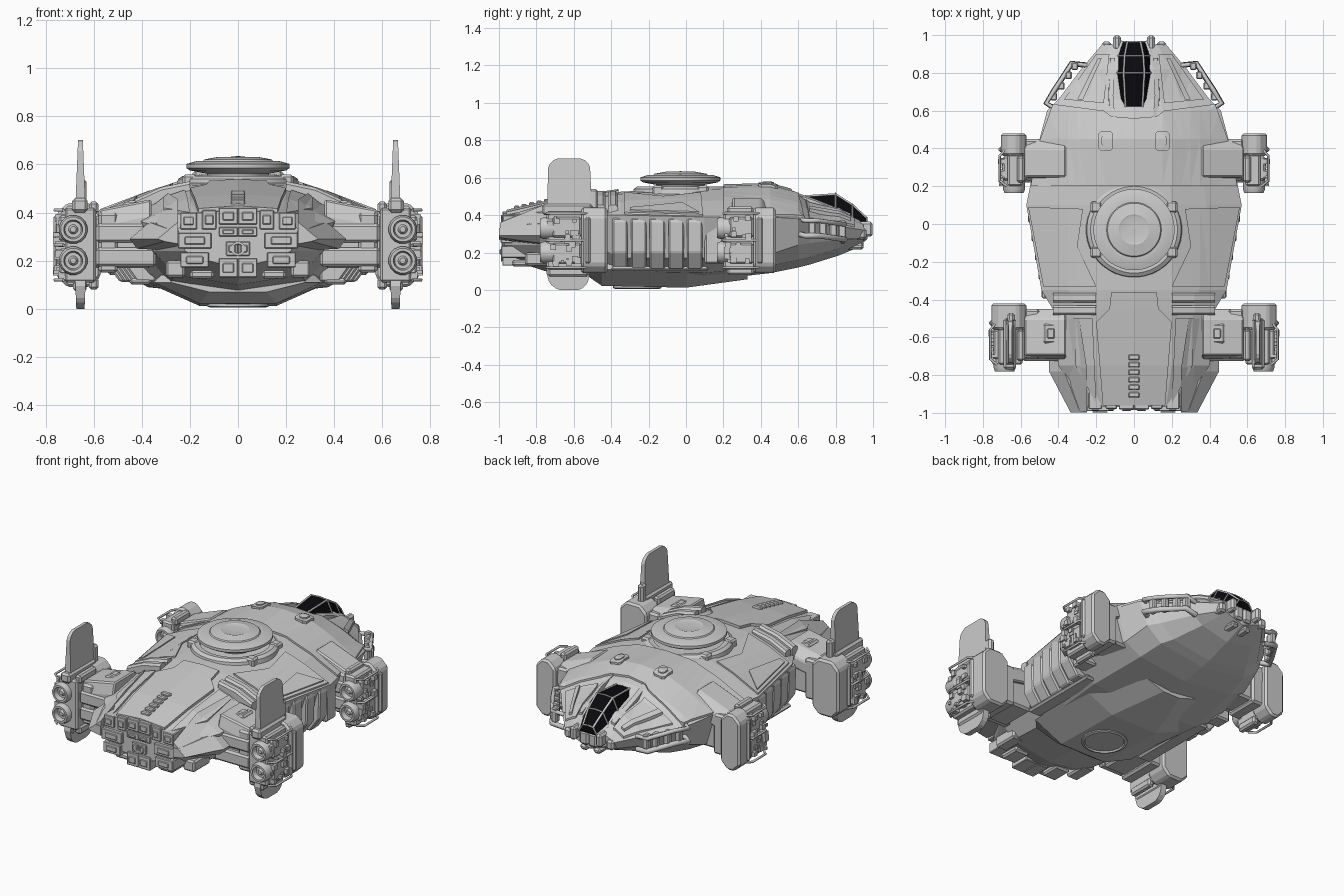
import bpy, bmesh, math, random
from mathutils import Vector
from mathutils.bvhtree import BVHTree

if "Cube" in bpy.data.objects:
    bpy.data.objects.remove(bpy.data.objects["Cube"])

random.seed(4)
black = bpy.data.materials.new("dark_glass")
black.diffuse_color = (0.003, 0.003, 0.004, 1)
black.use_nodes = True
black.node_tree.nodes["Principled BSDF"].inputs["Base Color"].default_value = black.diffuse_color


def finish(name, bm, mirror=False, bevel=0, mat=None, smooth=False):
    bmesh.ops.recalc_face_normals(bm, faces=bm.faces)
    me = bpy.data.meshes.new(name)
    bm.to_mesh(me)
    ob = bpy.data.objects.new(name, me)
    bpy.context.collection.objects.link(ob)
    if mat:
        me.materials.append(mat)
    if smooth:
        bpy.ops.object.select_all(action='DESELECT')
        ob.select_set(True)
        bpy.context.view_layer.objects.active = ob
        bpy.ops.object.shade_smooth_by_angle(angle=math.radians(30))
    if bevel:
        m = ob.modifiers.new("bevel", 'BEVEL')
        m.width, m.segments, m.limit_method = bevel, 1, 'ANGLE'
    if mirror:
        ob.modifiers.new("mirror", 'MIRROR')
    return ob


def loft(name, rings, **kw):
    bm = bmesh.new()
    vs = [[bm.verts.new(p) for p in r] for r in rings]
    n = len(vs[0])
    for a, b in zip(vs, vs[1:]):
        for i in range(n):
            bm.faces.new((a[i], a[(i + 1) % n], b[(i + 1) % n], b[i]))
    bm.faces.new(vs[0])
    bm.faces.new(vs[-1])
    return finish(name, bm, **kw)


def sym(y, pts):
    return [(x, y, z) for x, z in pts] + [(-x, y, z) for x, z in reversed(pts) if x > 0]


def prism_y(name, pts, lo, hi, **kw):
    return loft(name, [[(x, y, z) for x, z in pts] for y in (lo, hi)], **kw)


def rect(x0, x1, y0, y1):
    return [(x0, y0), (x1, y0), (x1, y1), (x0, y1)]


def chamfer(pts, c):
    out = []
    for i, p in enumerate(pts):
        p = Vector(p)
        for q in (Vector(pts[i - 1]), Vector(pts[(i + 1) % len(pts)])):
            out.append(tuple(p + (q - p).normalized() * c))
    return out


def boxes(name, items, **kw):
    bm = bmesh.new()
    for x0, x1, y0, y1, z0, z1 in items:
        for v in bmesh.ops.create_cube(bm, size=1)['verts']:
            v.co = ((x0 + x1) / 2 + v.co.x * (x1 - x0), (y0 + y1) / 2 + v.co.y * (y1 - y0),
                    (z0 + z1) / 2 + v.co.z * (z1 - z0))
    return finish(name, bm, **kw)


def lathe(name, prof, c, axis='z', n=40, **kw):
    ang = [2 * math.pi * (i + .5) / n for i in range(n)]
    rings = []
    for r, t in prof:
        uv = [(c[0] + r * math.cos(a), c[1] + r * math.sin(a)) for a in ang]
        rings.append([(u, v, t) if axis == 'z' else (u, t, v) for u, v in uv])
    return loft(name, rings, **kw)


def tube(name, pts, r):
    for s in (-1, 1):
        cu = bpy.data.curves.new(name, 'CURVE')
        cu.dimensions, cu.bevel_depth, cu.bevel_resolution = '3D', r, 1
        sp = cu.splines.new('POLY')
        sp.points.add(len(pts) - 1)
        for p, q in zip(sp.points, pts):
            p.co = (s * q[0], q[1], q[2], 1)
        bpy.context.collection.objects.link(bpy.data.objects.new(name, cu))


# Main hull: each station gives y, crown z, crown width, beam, shoulder z, side foot z, keel z
stations = [(-.97, .41, .17, .25, .33, .24, .17), (-.75, .46, .2, .4, .36, .24, .1), (-.45, .51, .2, .43, .4, .22, .07),
            (-.35, .525, .2, .49, .4, .17, .06), (.1, .55, .2, .57, .39, .17, .05), (.45, .56, .17, .5, .39, .19, .09),
            (.6, .52, .15, .46, .38, .24, .12), (.66, .475, .14, .4, .36, .25, .135), (.82, .45, .1, .28, .34, .27, .185),
            (.95, .365, .08, .17, .32, .275, .24)]


def hull_ring(y, zt, a, w, zs, zl, zb):
    return sym(y, [(0, zt), (a, zt - .012), ((a + w) / 2, zs + .54 * (zt - zs)), (w, zs),
                   (w * .88, zl), (w * .66, zb + .04), (0, zb)])


hull = loft("hull", [hull_ring(*s) for s in stations])
tmp = bmesh.new()
tmp.from_mesh(hull.data)
tree = BVHTree.FromBMesh(tmp)


def deck_z(x, y):
    hit = tree.ray_cast(Vector((x, y, 2)), Vector((0, 0, -1)))[0]
    return (hit or tree.find_nearest(Vector((x, y, .4)))[0]).z


def deck_plate(name, pts, thick):
    bm = bmesh.new()
    bm.faces.new([bm.verts.new((x, y, 0)) for x, y in pts])
    cuts = [((0, s[0], 0), (0, 1, 0)) for s in stations] + [((i * .05, 0, 0), (1, 0, 0)) for i in range(1, 12)]
    for co, no in cuts:
        bmesh.ops.bisect_plane(bm, geom=bm.verts[:] + bm.edges[:] + bm.faces[:], plane_co=co, plane_no=no)
    bmesh.ops.triangulate(bm, faces=bm.faces[:])
    for v in bm.verts:
        v.co.z = deck_z(v.co.x, v.co.y) - .01
    for v in bmesh.ops.extrude_face_region(bm, geom=bm.faces[:])['geom']:
        if isinstance(v, bmesh.types.BMVert):
            v.co.z += thick + .01
    finish(name, bm, mirror=True)


# Raised armour plates following the deck
deck_plate("front_deck", [(0, .56), (.12, .57), (.16, .6), (.43, .635), (.5, .44), (.548, .2), (0, .2)], .012)
deck_plate("side_deck", [(.27, .08), (.56, .09), (.48, -.33), (.2, -.33), (.3, -.12)], .01)
deck_plate("side_deck_inset", [(.42, -.02), (.54, .07), (.47, -.3), (.44, -.3)], .017)
deck_plate("tail_spine", [(0, -.36), (.12, -.36), (.13, -.45), (.2, -.52), (.165, -.96), (0, -.96)], .016)
deck_plate("tail_flank", [(.22, -.5), (.31, -.5), (.31, -.75), (.2, -.95)], .012)
deck_plate("nose_flank", [(.16, .64), (.37, .66), (.2, .9), (.13, .9)], .012)
deck_plate("nose_rib", [(.27, .66), (.3, .66), (.19, .88), (.17, .88)], .028)
for x, y in [(.15, .44), (.44, -.58)]:
    for name, k, t in [("hatch_frame", 1, .024), ("hatch_grille", .6, .03)]:
        if y > 0:
            deck_plate(name, chamfer(rect(x - .04 * k, x + .04 * k, y - .052 * k, y + .052 * k), .015), t)
        else:
            boxes(name, [(x - .04 * k, x + .04 * k, y - .052 * k, y + .052 * k, .4, .42 + t)], mirror=True, bevel=.01)
for i in range(6):
    y = -.705 - i * .04
    boxes("spine_vent", [(-.03, .03, y - .015, y + .015, deck_z(0, y), deck_z(0, y) + .026)], bevel=.006)

# Sensor dish on its ring base
centre = (0, -.03)
lathe("dish_base", [(.26, .48), (.25, .54), (.23, .553), (.2, .55), (.19, .5)], centre, smooth=True)
lathe("sensor_dish", [(.11, .5), (.13, .562), (.2, .575), (.215, .585), (.215, .602), (.17, .615), (.145, .615),
                      (.14, .621), (.08, .632), (.07, .628), (.001, .635)], centre, n=48, smooth=True)
boxes("dish_clamps", [(.17, .23, y - .03, y + .03, .5, .558) for y in (.09, -.15)], mirror=True, bevel=.01)

# Belly pan with round hatch
loft("belly_pan", [sym(y, [(0, zb), (c, zb), (e, .11), (e - .03, .14), (0, .14)]) for y, zb, c, e in
                   [(-.52, .07, .12, .28), (-.45, .022, .16, .35), (0, .012, .16, .38), (.33, .057, .06, .22)]])
lathe("belly_hatch", [(.13, .04), (.13, .01), (.115, .005), (.11, .014), (.001, .014)], (0, -.26), smooth=True)

# Ribbed cargo walls on both flanks
for i in range(5):
    y = -.40 + i * .1
    w = .552 + .178 * y
    prism_y("cargo_rib_panel", [(w - .14, .385), (w, .385), (w + .008, .36), (w + .003, .2), (w - .06, .112),
                                (w - .14, .112)], y + .006, y + .088, mirror=True, bevel=.008)
boxes("flank_sill", [(.36, .45, -.4, .12, .1, .125), (.44, .54, .1, .2, .14, .37)], mirror=True, bevel=.01)

# Tail: shoulder rolls, wedge wings, sloping side plates and stern machinery
for y in (-.39, -.457):
    loft("shoulder_roll", [[(x, yy, zz) for yy, zz in chamfer(rect(y - .026, y + .026, z - .08, z), .012)]
                           for x, z in [(.2, .53), (.32, .505), (.43, .455)]], mirror=True)
loft("tail_wedge", [[(.25, y, .24 + k), (b - .03, y, .25 + k), (b, y, .29), (b - .08 + k, y, .36 - k), (.25, y, .36 - k)]
                    for y, b, k in [(-.999, .335, .03), (-.78, .45, 0), (-.5, .45, 0)]], mirror=True)
loft("tail_side_plate", [[(x, y, z), (x + w, y, z - w * .8), (x + w, y, z - w * .8 - .03), (x, y, z - .03)]
                         for y, x, z, w in [(-.995, .25, .36, .06), (-.76, .25, .455, .1), (-.5, .29, .48, .08)]], mirror=True)
for x, z, w, h in [(.18, .283, .07, .033), (.18, .203, .06, .032), (.205, .365, .035, .035), (.12, .37, .03, .04),
                   (.04, .32, .04, .02), (.04, .385, .04, .035), (.04, .17, .04, .04), (.025, .25, .025, .03)]:
    y = -.97 - w * .3
    boxes("stern_block", [(x - w, x + w, y, -.85, z - h, z + h),
                          (x - w * .6, x + w * .6, y - .008, y, z - h * .5, z + h * .5)], mirror=True, bevel=.008)
lathe("stern_port", [(.03, -.9), (.03, -.985), (.02, -.985), (.015, -.97)], (0, .25), axis='y', n=16)
boxes("stern_skid", [(.1, .2, -.93, -.8, .125, .16), (.22, .3, -.86, -.7, .13, .2)], mirror=True, bevel=.01)

# Canopy and its frame
sect = [(.62, .045, .5, .44), (.8, .055, .512, .42), (.89, .05, .455, .38), (.965, .035, .385, .34)]
canopy = [[(0, y, z + .004), (a, y, z), (a * 1.8, y, zb)] for y, a, z, zb in sect]
loft("canopy", [sym(h[0][1], [(p[0], p[2]) for p in h] + [(0, h[2][2])]) for h in canopy], mat=black)
tube("canopy_rail", [h[1] for h in canopy], .006)
tube("canopy_sill", [h[2] for h in canopy], .012)
for h in canopy[1:]:
    tube("canopy_hoop", h, .005)
loft("canopy_strake", [[(x, y, z), (x + .025, y, z - .01), (x + .03, y, z - .09), (x, y, z - .09)]
                       for y, x, z in [(.56, .1, .53), (.68, .11, .49), (.88, .1, .41)]], mirror=True)

# Nose: chin blocks, probes, cheek guards
boxes("nose_blocks", [(0, .06, .9, .97, .26, .345), (.07, .11, .92, .998, .285, .365), (.12, .17, .9, .965, .27, .33),
                      (.02, .07, .86, .95, .215, .25)], mirror=True, bevel=.012)
for name, z, r in [("cheek_guard", .37, .013), ("cheek_guard_lower", .29, .016)]:
    tube(name, [(.40, .6, z + .01), (.465, .64, z), (.42, .71, z), (.33, .85, z - .02), (.25, .84, z - .03)], r)
boxes("guard_post", [(x - .035, x, y - .02, y + .02, .28, .37) for x, y in
                     [(.455 - .13 * t, .655 + .19 * t) for t in (.1, .4, .7, .95)]], mirror=True, bevel=.006)

# Engine pods on stub arms, front pair and rear pair
for tag, y0, y1, xo, hs, root in [("front", .2, .48, .705, .36, .495), ("rear", -.745, -.42, .755, -.56, .455)]:
    boxes(tag + "_arm", [(.36, .6, y0 + .05, y1 - .05, .17, .385), (.5, .58, y0 + .03, y1 - .03, .15, .4)]
          + [(.34, .59, y0 + .02, y0 + .07, z - .04, z + .04) for z in (.215, .315)], mirror=True, bevel=.012)
    loft(tag + "_arm_cover", [[(x, y0 + .03, z - .07), (x, y0 + .05, z), (x, y1 - .08, z), (x, y1 - .03, z - .05),
                               (x, y1 - .03, z - .12), (x, y0 + .03, z - .12)]
                              for x, z in [(.36, root), (.58, .412)]], mirror=True, bevel=.008)
    prism_y(tag + "_pod_housing", chamfer(rect(.57, xo, .09, .44), .045), hs, y1, mirror=True, bevel=.012)
    boxes(tag + "_pod_core", [(.59, xo - .035, y0, hs + .02, .11, .42), (xo - .02, xo + .012, hs + .02, hs + .05, .14, .39)]
          + [(.6, xo - .01, y0 + .03, hs, z - .055, z + .055) for z in (.195, .335)]
          + [(.58, .62, y0 + .02, hs, z - .025, z + .025) for z in (.105, .42)], mirror=True, bevel=.01)
    bits = []
    for i in range(26):
        y, z, s = random.uniform(y0, hs - .03), random.uniform(.12, .38), random.uniform(.012, .035)
        bits.append((xo - .04, xo + random.uniform(-.01, .015), y, y + s, z, z + s))
    boxes(tag + "_pod_fittings", bits, mirror=True)
    for z in (.2, .33):
        lathe(tag + "_nozzle", [(r, y0 + d) for r, d in [(.06, .04), (.06, -.015), (.052, -.035), (.04, -.035),
                                                         (.034, -.005), (.02, -.005), (.012, -.02)]],
              (xo - .07, z), axis='y', n=16, mirror=True, smooth=True)
    for z in (.12, .265, .41):
        tube(tag + "_pod_pipe", [(xo - .02, hs + .03, z), (xo + .006, hs, z), (xo + .006, y0 + .03, z),
                                 (xo - .03, y0, z)], .007)

# Upright and lower fins on the rear pods, thinning towards the tips
for name, pts, root in [("tail_fin", [(-.745, .38), (-.735, .702), (-.515, .702), (-.5, .38)], .4),
                        ("lower_fin", [(-.76, .14), (-.72, 0), (-.53, 0), (-.51, .14)], .12)]:
    loft(name, [[(.655 + s * (.022 - .04 * abs(z - root)), y, z) for y, z in chamfer(chamfer(pts, .035), .012)]
                for s in (-1, 1)], mirror=True)
boxes("fin_root", [(.625, .69, -.77, -.5, .4, .46), (.63, .685, -.74, -.52, .07, .12),
                   (.63, .67, -.52, -.47, .42, .54)], mirror=True, bevel=.012)
